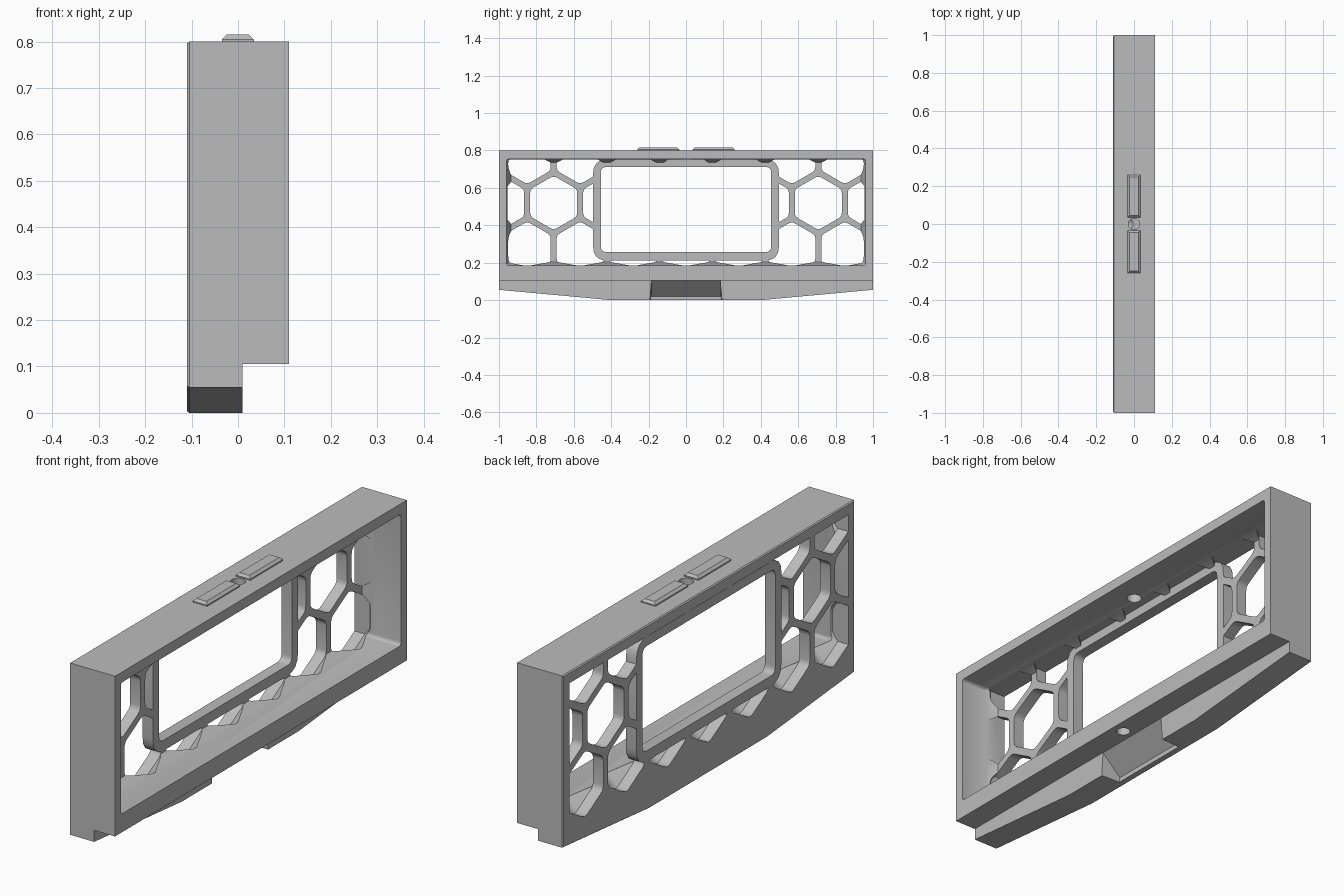
import bpy, bmesh, math
from mathutils import Vector

if "Cube" in bpy.data.objects:
    bpy.data.objects.remove(bpy.data.objects["Cube"])

grey = bpy.data.materials.new("plain grey")
grey.use_nodes = True
grey.diffuse_color = (0.5, 0.5, 0.5, 1)
grey.node_tree.nodes["Principled BSDF"].inputs["Base Color"].default_value = (0.5, 0.5, 0.5, 1)


def loft(name, sections, axis="x", clip=()):
    """Closed solid through (position, outline) sections; clip holds (point, normal) planes."""
    bm = bmesh.new()
    rings = []
    for pos, outline in sections:
        rings.append([bm.verts.new((pos, a, b) if axis == "x" else (a, b, pos)) for a, b in outline])
    for lower, upper in zip(rings, rings[1:]):
        for i in range(len(lower)):
            j = (i + 1) % len(lower)
            bm.faces.new((lower[i], lower[j], upper[j], upper[i]))
    bm.faces.new(rings[0])
    bm.faces.new(rings[-1])
    for point, normal in clip:
        bmesh.ops.bisect_plane(bm, geom=bm.verts[:] + bm.edges[:] + bm.faces[:],
                               plane_co=point, plane_no=normal, clear_outer=True)
        bmesh.ops.holes_fill(bm, edges=[e for e in bm.edges if e.is_boundary])
    bmesh.ops.recalc_face_normals(bm, faces=bm.faces[:])
    mesh = bpy.data.meshes.new(name)
    bm.to_mesh(mesh)
    bm.free()
    mesh.materials.append(grey)
    obj = bpy.data.objects.new(name, mesh)
    bpy.context.collection.objects.link(obj)
    return obj


def cut(target, cutter):
    """Subtract the cutter from the target and discard it."""
    mod = target.modifiers.new("cut", "BOOLEAN")
    mod.operation, mod.solver, mod.object = "DIFFERENCE", "EXACT", cutter
    bpy.context.view_layer.objects.active = target
    bpy.ops.object.modifier_apply(modifier=mod.name)
    bpy.data.objects.remove(cutter)


def rect(a0, a1, b0, b1):
    return [(a0, b0), (a1, b0), (a1, b1), (a0, b1)]


def rounded(points, reach, steps=4):
    """Round each corner with a curve starting `reach` away from it."""
    out = []
    for i, p in enumerate(points):
        p = Vector(p)
        a = p + (Vector(points[i - 1]) - p).normalized() * reach
        b = p + (Vector(points[(i + 1) % len(points)]) - p).normalized() * reach
        for k in range(steps + 1):
            t = k / steps
            out.append(tuple(a * (1 - t) ** 2 + p * 2 * t * (1 - t) + b * t * t))
    return out


def circle(cx, cy, r, n=32):
    return [(cx + r * math.cos(math.tau * i / n), cy + r * math.sin(math.tau * i / n)) for i in range(n)]


# Main housing with a tapered underside and a fine chamfer on the grille side
BACK, PANEL, FRONT = -0.11, -0.06, 0.11
outline = [(-1, 0.8), (-1, 0.055), (-0.4, 0), (0.4, 0), (1, 0.055), (1, 0.8)]
small = [(y * 0.995, 0.4 + (z - 0.4) * 0.99) for y, z in outline]
housing = loft("housing", [(BACK, small), (BACK + 0.005, outline), (FRONT, outline)])

# Step under the open side
cut(housing, loft("step_cut", [(0.01, rect(-1.1, 1.1, -0.1, 0.105)), (0.2, rect(-1.1, 1.1, -0.1, 0.105))]))

# Deep room, sloping in where it meets the grille panel
room = rounded(rect(-0.96, 0.96, 0.185, 0.755), 0.015)
room_back = rounded(rect(-0.935, 0.935, 0.205, 0.735), 0.015)
cut(housing, loft("room_cut", [(PANEL, room_back), (-0.01, room), (0.2, room)]))

# Honeycomb cells that taper to scallops inside the room
PITCH, RADIUS = 0.283, 0.145
limits = [((0, 0.955, 0), (0, 1, 0)), ((0, -0.955, 0), (0, -1, 0)), ((0, 0, 0.753), (0, 0, 1))]
for row in (-1, 0, 1):
    cz = 0.52 + row * PITCH * 0.866
    for col in range(-4, 4) if row == 0 else range(-3, 4):
        cy = (col + (0.5 if row == 0 else 0)) * PITCH
        corners = [(RADIUS * math.sin(k * math.pi / 3), RADIUS * math.cos(k * math.pi / 3)) for k in range(6)]
        cell = rounded(corners, 0.02, 3)
        tip = [tuple(Vector(p).normalized() * 0.085) for p in cell]
        place = lambda pts: [(cy + y, cz + z) for y, z in pts]
        cut(housing, loft("cell_cut", [(-0.13, place(cell)), (PANEL, place(cell)), (0, place(tip))], clip=limits))

# Rounded window frame set into the grille
inner = rounded(rect(-0.455, 0.455, 0.257, 0.712), 0.03)
middle = rounded(rect(-0.475, 0.475, 0.235, 0.73), 0.045)
outer = rounded(rect(-0.497, 0.497, 0.212, 0.752), 0.075)
cut(housing, loft("window_cut", [(-0.2, middle), (PANEL + 0.004, middle)]))
frame = loft("window_frame", [(BACK, outer), (PANEL, outer)])
cut(frame, loft("frame_cut", [(-0.2, inner), (0.2, inner)]))

# Sloped finger notch in the lower lip
notch = [(-0.08, -0.05), (-0.08, 0.02), (0.01, 0.104), (0.05, 0.104), (0.05, -0.05)]
bm_notch = loft("notch_cut", [(-0.185, notch), (0.185, notch)], axis="z")
for v in bm_notch.data.vertices:
    x, z, y = v.co
    v.co = (x, y + math.copysign(0.015, y) * (z < 0), z)
bm = bmesh.new()
bm.from_mesh(bm_notch.data)
bmesh.ops.recalc_face_normals(bm, faces=bm.faces[:])
bm.to_mesh(bm_notch.data)
bm.free()
cut(housing, bm_notch)

# Hole through the top bar and blind hole under the bottom bar
cut(housing, loft("top_hole_cut", [(0.7, circle(0, 0, 0.03)), (0.9, circle(0, 0, 0.03))], axis="z"))
cut(housing, loft("bottom_hole_cut", [(0.05, circle(0.057, 0, 0.028)), (0.16, circle(0.057, 0, 0.028))], axis="z"))

# Raised pads on top, with sloped rims
for side, name in ((-1, "front_pad"), (1, "rear_pad")):
    y0, y1 = sorted((side * 0.035, side * 0.26))
    base = rect(-0.035, 0.034, y0, y1)
    top = rect(-0.024, 0.023, y0 + 0.01, y1 - 0.01)
    loft(name, [(0.79, base), (0.805, base), (0.815, top)], axis="z")

# Smooth the curved surfaces, keeping edges sharp
for obj in (housing, frame):
    bpy.ops.object.select_all(action="DESELECT")
    obj.select_set(True)
    bpy.context.view_layer.objects.active = obj
    bpy.ops.object.shade_smooth_by_angle(angle=math.radians(30))
